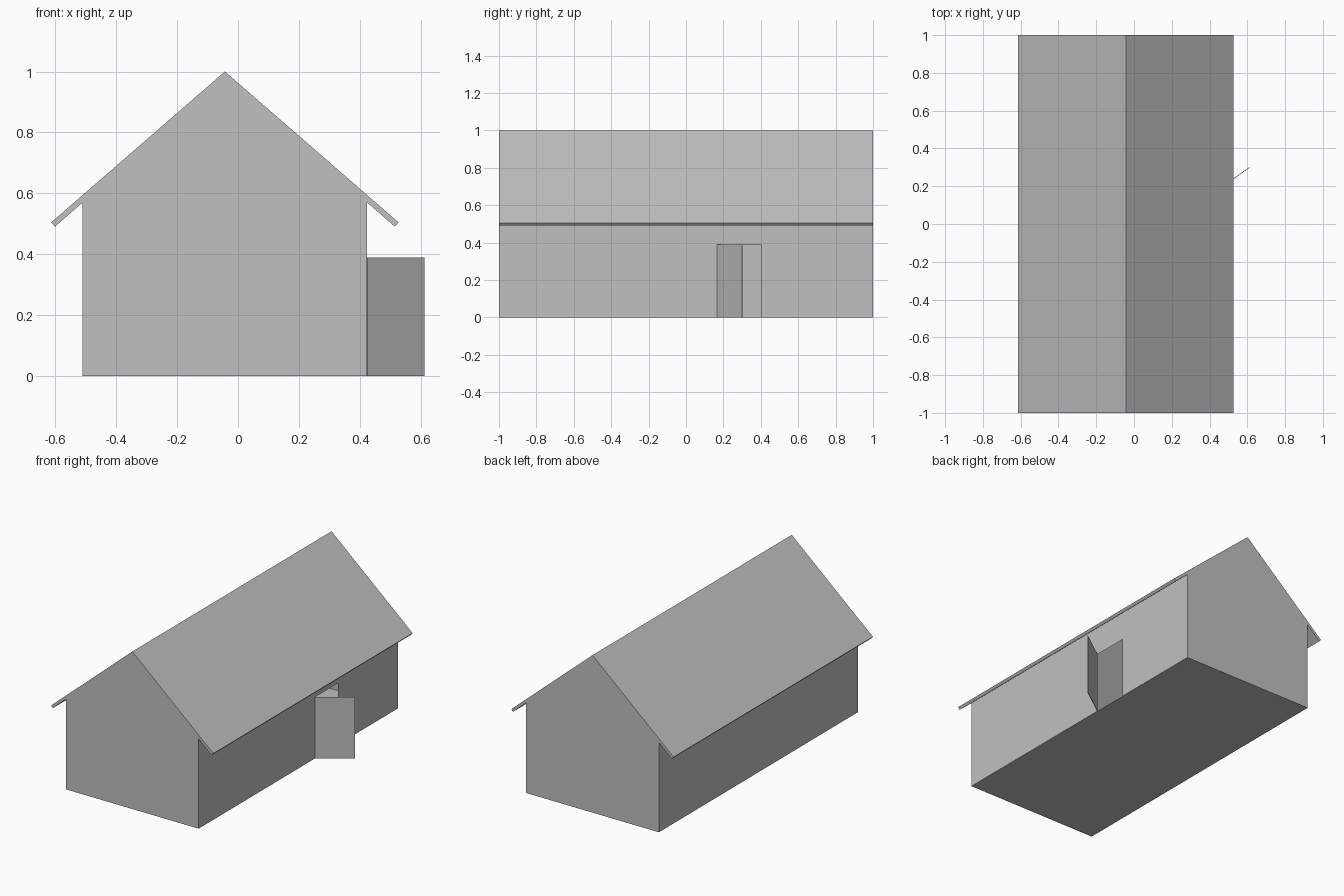
import bpy
import bmesh
from math import atan2, cos, sin
from mathutils import Vector

cube = bpy.data.objects.get("Cube")
if cube:
    bpy.data.objects.remove(cube, do_unlink=True)

# Main dimensions
RIDGE_X, RIDGE_Z = -0.043, 1.0
HALF_LENGTH = 1.0
HALF_WALL = 0.467
HALF_ROOF, EAVE_Z = 0.57, 0.505
ROOF_THICK = 0.0185
DOOR_START, DOOR_END, DOOR_TOP = 0.166, 0.40, 0.39

pitch = atan2(RIDGE_Z - EAVE_Z, HALF_ROOF)
slope = (RIDGE_Z - EAVE_Z) / HALF_ROOF
under_apex = RIDGE_Z - ROOF_THICK / cos(pitch)
wall_top = under_apex - HALF_WALL * slope
left_x, right_x = RIDGE_X - HALF_WALL, RIDGE_X + HALF_WALL

grey = bpy.data.materials.new("plain_grey")
grey.use_nodes = True
grey.diffuse_color = (0.53, 0.53, 0.53, 1)
grey.node_tree.nodes["Principled BSDF"].inputs["Base Color"].default_value = grey.diffuse_color


def make_object(name, polygons):
    """Build a flat shaded object from polygons given as point lists."""
    bm = bmesh.new()
    for points in polygons:
        bm.faces.new([bm.verts.new(p) for p in points])
    bmesh.ops.remove_doubles(bm, verts=bm.verts, dist=0.0001)
    bmesh.ops.recalc_face_normals(bm, faces=bm.faces)
    mesh = bpy.data.meshes.new(name)
    bm.to_mesh(mesh)
    bm.free()
    mesh.materials.append(grey)
    obj = bpy.data.objects.new(name, mesh)
    bpy.context.collection.objects.link(obj)
    return obj


def side_panel(x, y0, y1, z0, z1):
    return [(x, y0, z0), (x, y1, z0), (x, y1, z1), (x, y0, z1)]


# Hollow body: gables, floor, and side walls with a doorway on the left
gable = [(left_x, 0), (right_x, 0), (right_x, wall_top),
         (RIDGE_X, under_apex), (left_x, wall_top)]
walls = [[(x, y, z) for x, z in gable] for y in (-HALF_LENGTH, HALF_LENGTH)]
walls.append([(left_x, -HALF_LENGTH, 0), (right_x, -HALF_LENGTH, 0),
              (right_x, DOOR_START, 0), (right_x, DOOR_END, 0),
              (right_x, HALF_LENGTH, 0), (left_x, HALF_LENGTH, 0)])
walls.append(side_panel(left_x, -HALF_LENGTH, HALF_LENGTH, 0, wall_top))
walls.append(side_panel(right_x, -HALF_LENGTH, DOOR_START, 0, wall_top))
walls.append(side_panel(right_x, DOOR_END, HALF_LENGTH, 0, wall_top))
walls.append(side_panel(right_x, DOOR_START, DOOR_END, DOOR_TOP, wall_top))
make_object("house_walls", walls)

# Pitched roof: one closed chevron profile run along the length
tip_x = HALF_ROOF - ROOF_THICK * sin(pitch)
tip_z = EAVE_Z - ROOF_THICK * cos(pitch)
profile = [(-HALF_ROOF, EAVE_Z), (0, RIDGE_Z), (HALF_ROOF, EAVE_Z),
           (tip_x, tip_z), (0, under_apex), (-tip_x, tip_z)]
ends = [[(RIDGE_X + x, y, z) for x, z in profile] for y in (-HALF_LENGTH, HALF_LENGTH)]
roof = list(ends)
for i in range(len(profile)):
    j = (i + 1) % len(profile)
    roof.append([ends[0][i], ends[0][j], ends[1][j], ends[1][i]])
make_object("pitched_roof", roof)

# Open door leaf hinged at the front edge of the doorway
hinge = Vector((right_x, DOOR_START, 0))
free_edge = Vector((0.612, 0.30, 0))
rise = Vector((0, 0, DOOR_TOP))
door = make_object("open_door", [[hinge, free_edge, free_edge + rise, hinge + rise]])
thickness = door.modifiers.new("thickness", "SOLIDIFY")
thickness.thickness = 0.003
thickness.offset = 0
